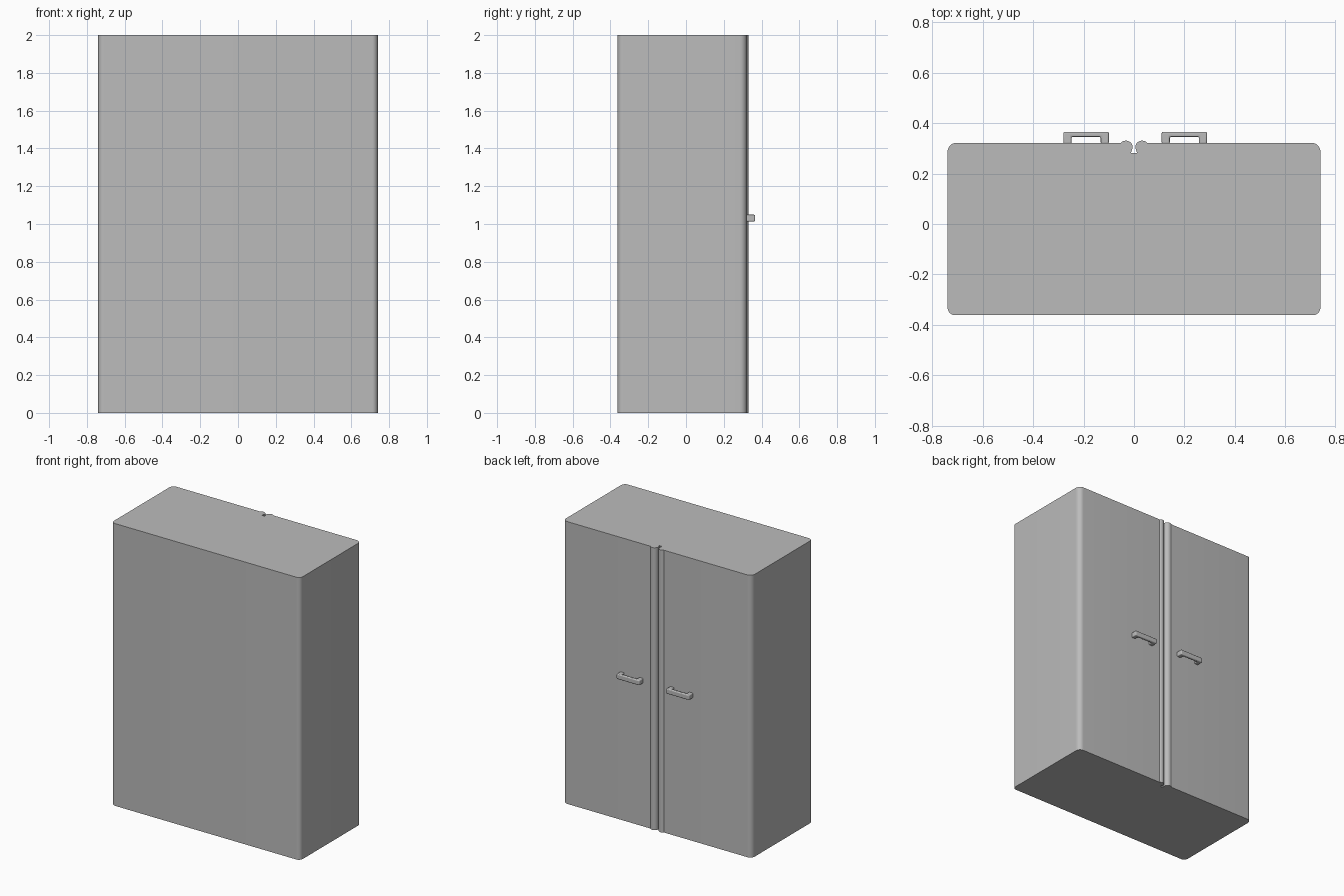
import bpy, bmesh
from math import cos, sin, pi, radians

cube = bpy.data.objects.get("Cube")
if cube:
    bpy.data.objects.remove(cube, do_unlink=True)

grey = bpy.data.materials.new("cabinet_grey")
grey.use_nodes = True
colour = (0.5, 0.5, 0.5, 1)
grey.diffuse_color = colour
grey.node_tree.nodes["Principled BSDF"].inputs["Base Color"].default_value = colour


def arc(cx, cy, r, start, end, steps=8):
    """Points along a circular arc, angles in degrees."""
    angles = [radians(start + (end - start) * i / steps) for i in range(steps + 1)]
    return [(cx + r * cos(a), cy + r * sin(a)) for a in angles]


def prism(name, outline, z0, z1, bevel=0):
    """Extrude a plan outline upward between two heights."""
    bm = bmesh.new()
    face = bm.faces.new([bm.verts.new((x, y, z0)) for x, y in outline])
    top = bmesh.ops.extrude_face_region(bm, geom=[face])
    verts = [v for v in top["geom"] if isinstance(v, bmesh.types.BMVert)]
    bmesh.ops.translate(bm, verts=verts, vec=(0, 0, z1 - z0))
    bmesh.ops.recalc_face_normals(bm, faces=bm.faces)
    mesh = bpy.data.meshes.new(name)
    bm.to_mesh(mesh)
    bm.free()
    mesh.materials.append(grey)
    obj = bpy.data.objects.new(name, mesh)
    bpy.context.collection.objects.link(obj)
    if bevel:
        mod = obj.modifiers.new("Soft edges", "BEVEL")
        mod.width = bevel
        mod.segments = 3
    bpy.ops.object.select_all(action="DESELECT")
    obj.select_set(True)
    bpy.context.view_layer.objects.active = obj
    bpy.ops.object.shade_smooth_by_angle(angle=radians(35))
    return obj


W, FRONT, SEAM, BACK, H = 0.74, -0.362, 0.282, 0.322, 2.0

# Carcass with rounded upright corners on the plain side
r = 0.03
prism("cabinet_body",
      arc(-W + r, FRONT + r, r, 180, 270) + arc(W - r, FRONT + r, r, 270, 360)
      + [(W, SEAM), (-W, SEAM)], 0, H)

for side, s in (("left", 1), ("right", -1)):
    # Door with a rounded outer corner and a round bead along the meeting edge
    r = 0.035
    outline = ([(0.012, SEAM), (W, SEAM)] + arc(W - r, BACK - r, r, 0, 90)
               + arc(0.032, 0.304, 0.027, 42, 180, 12))
    prism(side + "_door", [(s * x, y) for x, y in outline], 0, H)

    # Bracket handle
    a, b, t = 0.105 + 0.005 * s, 0.285 + 0.005 * s, 0.02
    y0, y1 = BACK - 0.004, 0.366
    bracket = [(a, y0), (a, y1), (b, y1), (b, y0),
               (b - t - 0.012, y0), (b - t - 0.012, y1 - t),
               (a + t + 0.012, y1 - t), (a + t + 0.012, y0)]
    prism(side + "_handle", [(s * x, y) for x, y in bracket], 1.013, 1.049, 0.006)
